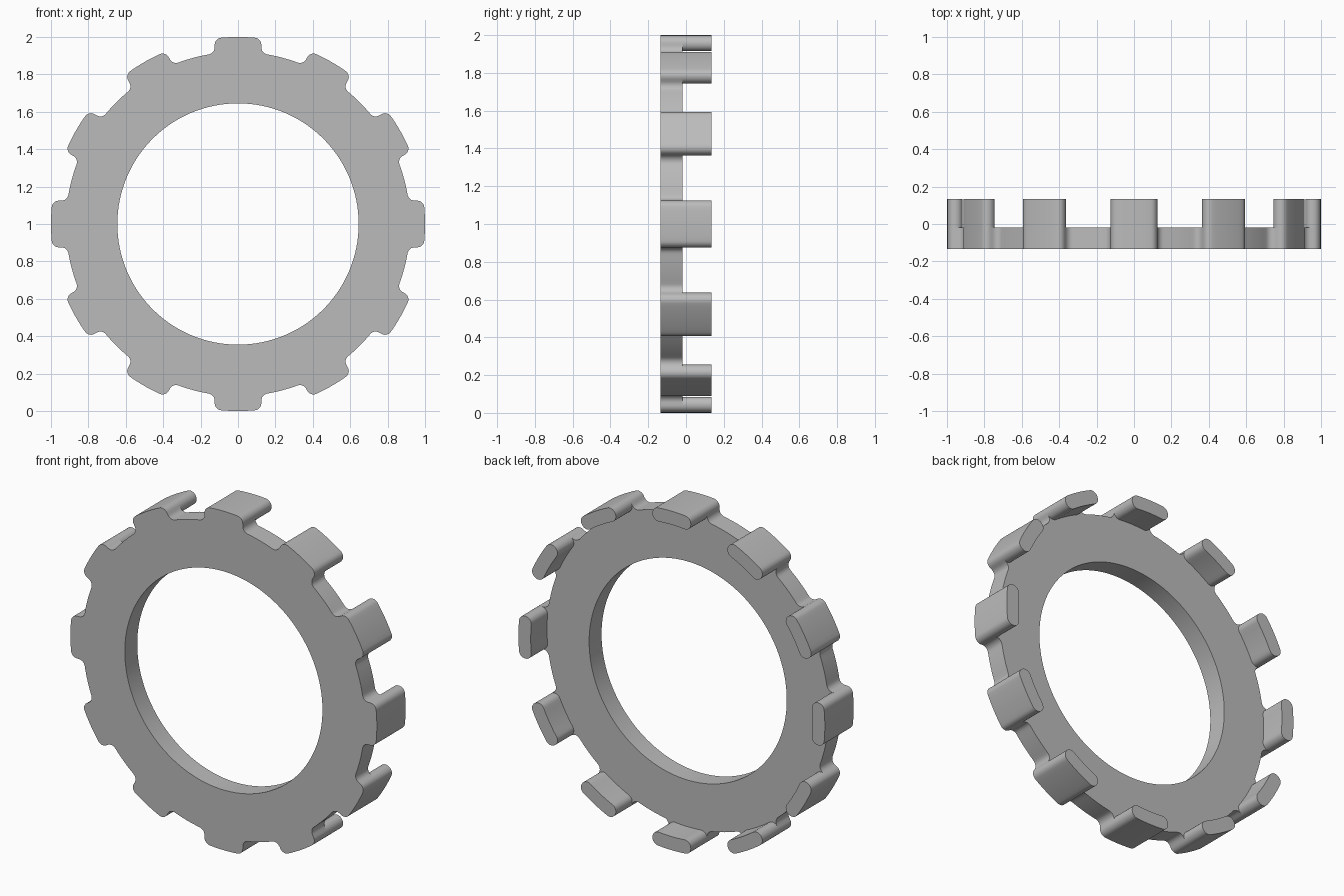
import bpy, bmesh
from math import sin, cos, pi, atan2, sqrt

if "Cube" in bpy.data.objects:
    bpy.data.objects.remove(bpy.data.objects["Cube"], do_unlink=True)

TEETH = 12
TIP, ROOT, BORE = 1.0, 0.92, 0.645   # radii
HALF = 0.125                         # half tooth width
ROUND, FILLET = 0.038, 0.038
FRONT, WEB, BACK = -0.134, -0.018, 0.134

grey = bpy.data.materials.new("machined_grey")
grey.use_nodes = True
grey.diffuse_color = (0.5, 0.5, 0.5, 1)
grey.node_tree.nodes["Principled BSDF"].inputs["Base Color"].default_value = (0.5, 0.5, 0.5, 1)


def arc(cx, cz, r, a0, a1, n):
    """Points on an arc, both ends included."""
    return [(cx + r * cos(a0 + (a1 - a0) * i / n), cz + r * sin(a0 + (a1 - a0) * i / n))
            for i in range(n + 1)]


def corner(x, dist):
    """Centre of a rounding at offset x and given distance from the axis, with its polar angle."""
    z = sqrt(dist * dist - x * x)
    return z, atan2(z, x)


def mirrored(half):
    """Full outline from the right half, left side first."""
    return [(-x, z) for x, z in reversed(half) if x > 1e-6] + half


def turn(points, a):
    return [(x * cos(a) + z * sin(a), z * cos(a) - x * sin(a)) for x, z in points]


def finish(bm, name):
    bmesh.ops.recalc_face_normals(bm, faces=bm.faces)
    mesh = bpy.data.meshes.new(name)
    bm.to_mesh(mesh)
    bm.free()
    obj = bpy.data.objects.new(name, mesh)
    bpy.context.collection.objects.link(obj)
    mesh.materials.append(grey)
    bpy.ops.object.select_all(action="DESELECT")
    obj.select_set(True)
    bpy.context.view_layer.objects.active = obj
    bpy.ops.object.shade_smooth_by_angle(angle=pi / 6)
    return obj


# Half outline of one tooth: tip arc, rounded corner
xc = HALF - ROUND
z_tip, a_tip = corner(xc, TIP - ROUND)
tip = arc(0, 0, TIP, pi / 2, a_tip, 4) + arc(xc, z_tip, ROUND, a_tip, 0, 6)[1:]

# Root fillet and the valley up to halfway to the next tooth
xf = HALF + FILLET
z_root, a_root = corner(xf, ROOT + FILLET)
root = arc(xf, z_root, FILLET, pi, a_root + pi, 6)
valley = arc(0, 0, ROOT, a_root, pi / 2 - pi / TEETH, 4)[1:]

# Toothed ring: outline bridged to the bore
sector = mirrored(tip + root + valley)[:-1]
outline = [p for i in range(TEETH) for p in turn(sector, i * 2 * pi / TEETH)]
bm = bmesh.new()
loops = []
for y in (FRONT, WEB):
    outer = [bm.verts.new((x, y, z + 1)) for x, z in outline]
    inner = [bm.verts.new((x * BORE / sqrt(x * x + z * z), y,
                           z * BORE / sqrt(x * x + z * z) + 1)) for x, z in outline]
    loops.append((outer, inner))
(of, nf), (ob, nb) = loops
count = len(outline)
for i in range(count):
    j = (i + 1) % count
    for a, b in ((of, nf), (ob, of), (nf, nb), (nb, ob)):
        bm.faces.new((a[i], a[j], b[j], b[i]))
finish(bm, "toothed_ring")

# Tooth extensions: rounded bars standing behind the ring
z_low, a_low = corner(xc, ROOT + ROUND)
under = arc(xc, z_low, ROUND, 0, a_low - pi, 6) + arc(0, 0, ROOT, a_low, pi / 2, 4)[1:]
bar = mirrored(tip + under[:-1])
bar.append((0, ROOT))
for t in range(TEETH):
    bm = bmesh.new()
    pts = turn(bar, t * 2 * pi / TEETH)
    near = [bm.verts.new((x, WEB, z + 1)) for x, z in pts]
    far = [bm.verts.new((x, BACK, z + 1)) for x, z in pts]
    bm.faces.new(far)
    for i in range(len(pts)):
        j = (i + 1) % len(pts)
        bm.faces.new((near[i], near[j], far[j], far[i]))
    finish(bm, f"tooth_{t + 1}")
